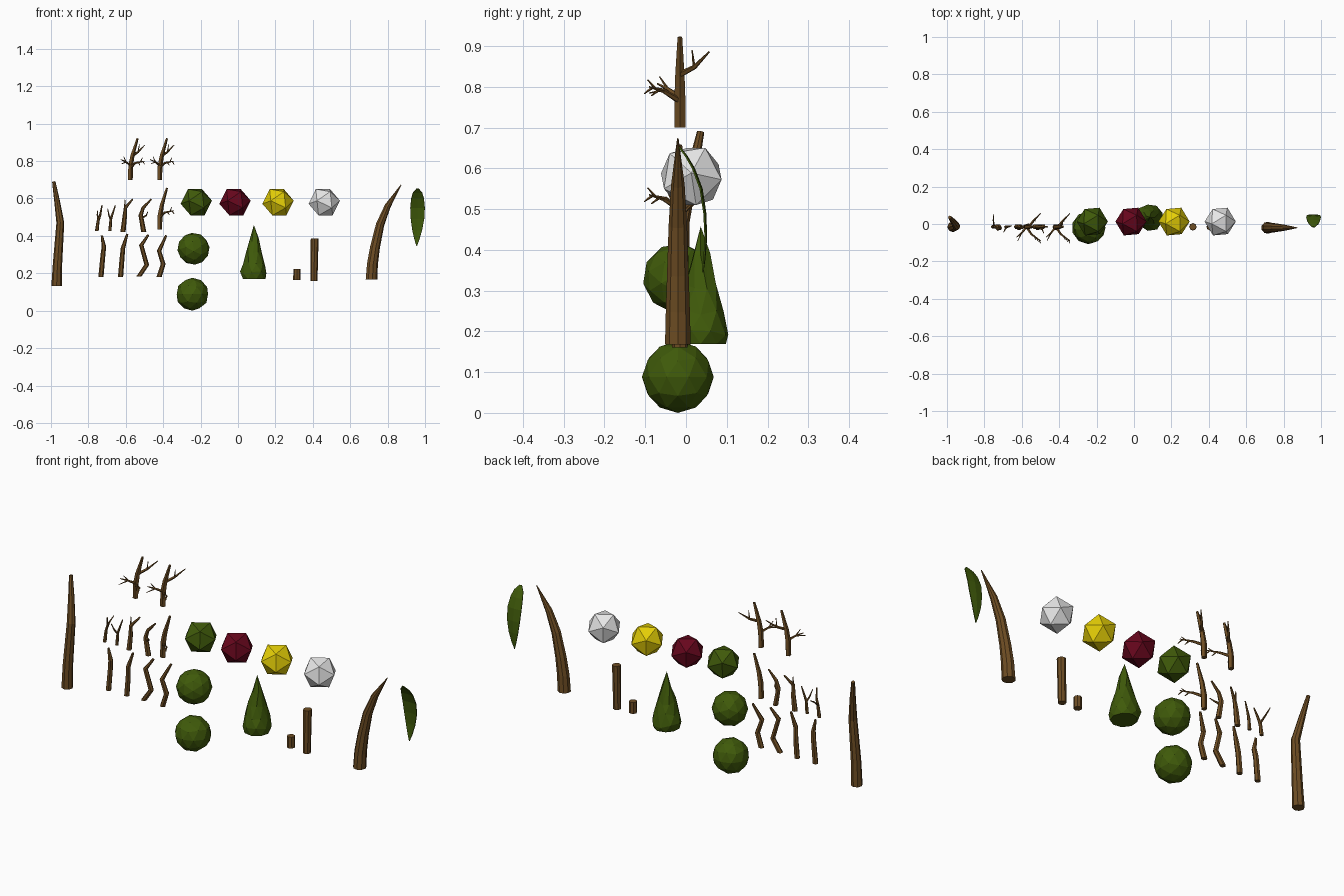
import bpy, bmesh, math, random
from mathutils import Vector, Matrix

random.seed(4)


def material(name, rgb):
    m = bpy.data.materials.new(name)
    m.diffuse_color = (*rgb, 1)
    return m


BARK = material("bark brown", (0.155, 0.074, 0.017))
GREEN = material("leaf green", (0.05, 0.102, 0.003))
RED = material("dark red", (0.135, 0.002, 0.012))
YELLOW = material("yellow", (0.78, 0.62, 0.002))
WHITE = material("white", (0.8, 0.8, 0.8))


def finish(name, bm, mat):
    bmesh.ops.recalc_face_normals(bm, faces=bm.faces)
    me = bpy.data.meshes.new(name)
    bm.to_mesh(me)
    bm.free()
    me.materials.append(mat)
    ob = bpy.data.objects.new(name, me)
    bpy.context.collection.objects.link(ob)
    return ob


def add_tube(bm, pts, radii, sides):
    """Sweep a polygon along a path of (x, y, z) points."""
    pts = [Vector(p) for p in pts]
    prev = None
    for i, (p, r) in enumerate(zip(pts, radii)):
        t = (pts[min(i + 1, len(pts) - 1)] - pts[max(i - 1, 0)]).normalized()
        if i == 0 and t.z > 0.8:
            t = Vector((0, 0, 1))
        ref = Vector((0, 1, 0)) if abs(t.y) < 0.8 else Vector((1, 0, 0))
        u = ref.cross(t).normalized()
        v = t.cross(u)
        ring = [bm.verts.new(p + r * (math.cos(a) * u + math.sin(a) * v))
                for a in (2 * math.pi * k / sides for k in range(sides))]
        if prev:
            for k in range(sides):
                j = (k + 1) % sides
                bm.faces.new((prev[k], prev[j], ring[j], ring[k]))
        else:
            bm.faces.new(ring[::-1])
        prev = ring
    bm.faces.new(prev)


def tubes(name, paths, sides=6):
    """One bark object made from several (points, radii) paths."""
    bm = bmesh.new()
    for pts, radii in paths:
        add_tube(bm, pts, radii, sides)
    return finish(name, bm, BARK)


Y = -0.015

# large trunks
tubes("bent_trunk", [([(-0.970, Y, 0.131), (-0.965, -0.017, 0.25), (-0.950, -0.012, 0.47),
                       (-0.968, 0.015, 0.59), (-0.985, 0.036, 0.69)],
                      [0.028, 0.025, 0.021, 0.015, 0.009])], 8)
tubes("curved_trunk", [([(0.713, -0.02, 0.168), (0.718, -0.02, 0.25), (0.732, -0.02, 0.34),
                         (0.759, -0.02, 0.46), (0.800, -0.02, 0.56), (0.872, -0.02, 0.673)],
                        [0.032, 0.030, 0.027, 0.023, 0.017, 0.002])], 9)

# straight posts
tubes("short_stump", [([(0.315, Y, 0.165), (0.315, Y, 0.223)], [0.020, 0.019])], 8)
tubes("tall_post", [([(0.406, Y, 0.160), (0.408, Y, 0.28), (0.410, Y, 0.386)],
                     [0.019, 0.020, 0.021])], 8)

# bottom row of plain branches: (x, z) paths
plain = [
    [(-0.733, 0.180), (-0.722, 0.30), (-0.717, 0.342), (-0.728, 0.402)],
    [(-0.628, 0.180), (-0.620, 0.28), (-0.615, 0.335), (-0.592, 0.41)],
    [(-0.530, 0.183), (-0.488, 0.245), (-0.517, 0.350), (-0.480, 0.405)],
    [(-0.422, 0.180), (-0.400, 0.250), (-0.422, 0.320), (-0.384, 0.402)],
]
for i, path in enumerate(plain):
    ys = [Y, Y, Y - 0.006, Y + 0.008 * (i - 1)]
    tubes(f"plain_branch_{i + 1}", [([(x, y, z) for (x, z), y in zip(path, ys)],
                                     [0.014, 0.013, 0.012, 0.006])])

# middle row of forked twigs
tubes("twig_1", [
    ([(-0.755, Y, 0.425), (-0.748, Y, 0.48), (-0.736, -0.02, 0.515), (-0.727, -0.035, 0.565)],
     [0.010, 0.008, 0.006, 0.003]),
    ([(-0.748, Y, 0.485), (-0.752, 0.02, 0.515), (-0.750, 0.052, 0.535)], [0.006, 0.004, 0.002])])
tubes("twig_2", [
    ([(-0.685, Y, 0.427), (-0.680, Y, 0.49), (-0.656, -0.01, 0.562)], [0.009, 0.007, 0.003]),
    ([(-0.680, Y, 0.485), (-0.69, -0.03, 0.51), (-0.697, -0.045, 0.545)], [0.006, 0.004, 0.002])])
tubes("twig_3", [
    ([(-0.615, Y, 0.422), (-0.606, Y, 0.50), (-0.602, -0.02, 0.55), (-0.563, 0.0, 0.597)],
     [0.014, 0.012, 0.009, 0.004]),
    ([(-0.604, Y, 0.53), (-0.605, Y, 0.595)], [0.006, 0.002])])
tubes("twig_4", [
    ([(-0.504, Y, 0.422), (-0.520, Y, 0.51), (-0.507, Y, 0.55), (-0.463, Y, 0.597)],
     [0.014, 0.012, 0.009, 0.004]),
    ([(-0.515, Y, 0.495), (-0.49, -0.03, 0.51), (-0.482, -0.05, 0.53)], [0.006, 0.004, 0.002])])


def dead_tree(name, x, z, twig_sets):
    """Small bare tree: leaning stem, side limbs with a spray of twigs."""
    def at(pts):
        return [(x + a, Y + b, z + c) for a, b, c in pts]
    paths = [(at([(0, 0, 0), (0.002, 0, 0.075), (0.012, 0, 0.13), (0.040, 0, 0.222)]),
              [0.014, 0.014, 0.012, 0.006])]
    if twig_sets > 0:    # forward limb
        paths.append((at([(0.003, 0, 0.065), (0.028, -0.04, 0.09), (0.078, -0.075, 0.100)]),
                      [0.008, 0.006, 0.002]))
        for k in range(3):
            s = 0.3 + 0.25 * k
            a = Vector((0.028 + 0.05 * s, -0.04 - 0.035 * s, 0.09 + 0.01 * s))
            b = a + Vector((0.01, -0.02, 0.022 if k % 2 else -0.015))
            paths.append((at([a, b]), [0.004, 0.0015]))
    if twig_sets > 1:    # left limb and back limb
        paths.append((at([(0.003, 0, 0.075), (-0.022, -0.03, 0.095), (-0.050, -0.055, 0.108)]),
                      [0.007, 0.005, 0.002]))
        for e in [(-0.045, -0.075, 0.085), (-0.035, -0.05, 0.125)]:
            paths.append((at([(-0.022, -0.03, 0.095), e]), [0.004, 0.0015]))
        paths.append((at([(0.014, 0, 0.13), (0.042, 0.035, 0.148), (0.078, 0.072, 0.186)]),
                      [0.008, 0.006, 0.002]))
        paths.append((at([(0.042, 0.035, 0.148), (0.05, 0.03, 0.19)]), [0.004, 0.0015]))
    tubes(name, paths, 5)


dead_tree("branched_twig_5", -0.420, 0.435, 1)
dead_tree("dead_tree_1", -0.577, 0.70, 2)
dead_tree("dead_tree_2", -0.420, 0.70, 2)


# foliage and blossom balls
def ball(name, loc, r, level, mat, rot):
    bm = bmesh.new()
    bmesh.ops.create_icosphere(bm, subdivisions=level, radius=r)
    bmesh.ops.transform(bm, matrix=Matrix.Translation(loc) @ rot, verts=bm.verts)
    finish(name, bm, mat)


side = Matrix.Rotation(math.radians(84), 4, 'Y') @ Matrix.Rotation(math.radians(9), 4, 'Z')
for name, x, mat in [("green_ball", -0.223, GREEN), ("red_ball", -0.016, RED),
                     ("yellow_ball", 0.214, YELLOW), ("white_ball", 0.461, WHITE)]:
    ball(name, (x, 0.013, 0.580), 0.084, 1, mat, side)
ball("round_bush_upper", (-0.238, -0.02, 0.331), 0.086, 2, GREEN, side)
ball("round_bush_lower", (-0.244, -0.02, 0.088), 0.088, 2, GREEN, Matrix())

# conifer: rough cone of twisted, jittered rings
bm = bmesh.new()
C, N = Vector((0.086, 0.036, 0)), 9
prev = None
for i, (z, r) in enumerate([(0.169, 0.064), (0.20, 0.073), (0.25, 0.060),
                            (0.31, 0.044), (0.38, 0.024)]):
    ring = []
    for k in range(N):
        a = 2 * math.pi * (k + 0.5 * i) / N
        rr = r * random.uniform(0.93, 1.05)
        dz = random.uniform(-0.014, 0.014) if i else 0
        ring.append(bm.verts.new(C + Vector((rr * math.cos(a), rr * math.sin(a), z + dz))))
    if prev:
        for k in range(N):
            j = (k + 1) % N
            bm.faces.new((prev[k], prev[j], ring[k]))
            bm.faces.new((prev[j], ring[j], ring[k]))
    else:
        bm.faces.new(ring[::-1])
    prev = ring
tip = bm.verts.new(C + Vector((-0.001, 0, 0.458)))
for k in range(N):
    bm.faces.new((prev[k], prev[(k + 1) % N], tip))
finish("conifer_foliage", bm, GREEN)

# arched leaf: (z, y, half width), slightly folded along the middle
bm = bmesh.new()
rows = [(0.652, -0.016, 0.006), (0.63, 0.002, 0.025), (0.60, 0.020, 0.034), (0.55, 0.039, 0.039),
        (0.49, 0.048, 0.036), (0.43, 0.050, 0.026), (0.38, 0.046, 0.013), (0.345, 0.041, 0.001)]
prev = None
for z, y, w in rows:
    cx = 0.960 - 0.03 * max(0, 0.5 - z)
    ring = [bm.verts.new((cx + s * w, y - 0.1 * w * abs(s), z)) for s in (-1, 0, 1)]
    if prev:
        for k in range(2):
            bm.faces.new((prev[k], prev[k + 1], ring[k + 1], ring[k]))
    prev = ring
leaf = finish("palm_leaf", bm, GREEN)
mod = leaf.modifiers.new("thickness", 'SOLIDIFY')
mod.thickness = 0.004
mod.offset = 0
